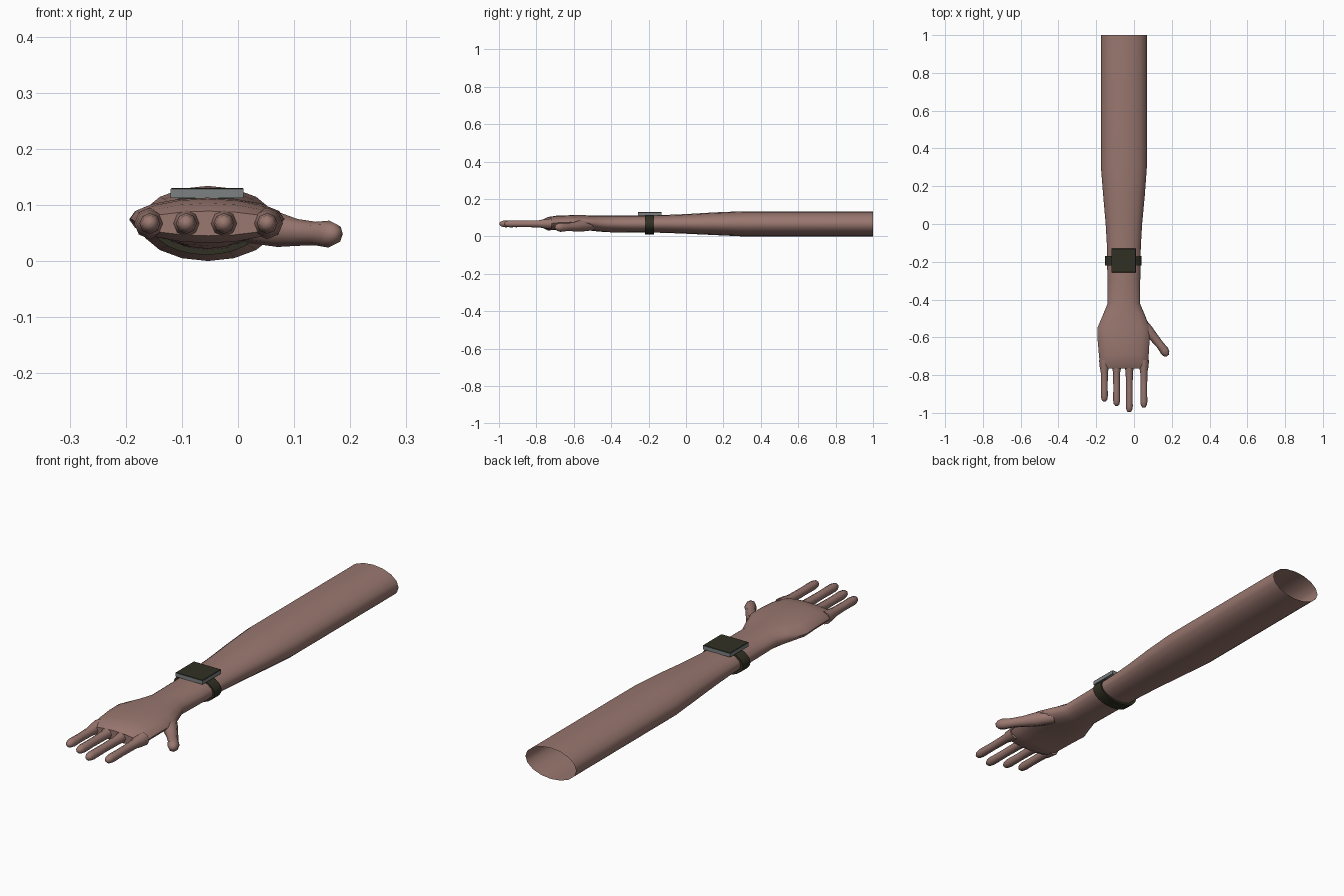
import bpy, bmesh, math
from mathutils import Vector

if "Cube" in bpy.data.objects:
    bpy.data.objects.remove(bpy.data.objects["Cube"])


def material(name, rgb):
    m = bpy.data.materials.new(name)
    m.diffuse_color = (*rgb, 1)
    m.use_nodes = True
    m.node_tree.nodes["Principled BSDF"].inputs["Base Color"].default_value = m.diffuse_color
    return m


SKIN = material("skin", (0.32, 0.185, 0.16))
BLACK = material("dark_strap", (0.03, 0.03, 0.018))
GREY = material("grey_metal", (0.2, 0.22, 0.22))


def finish(bm, name, mats, angle=50):
    bmesh.ops.recalc_face_normals(bm, faces=bm.faces)
    me = bpy.data.meshes.new(name)
    bm.to_mesh(me)
    bm.free()
    for m in mats:
        me.materials.append(m)
    ob = bpy.data.objects.new(name, me)
    bpy.context.collection.objects.link(ob)
    me.shade_smooth()
    me.set_sharp_from_angle(angle=math.radians(angle))
    return ob


def loft(name, rings, mat, cap_start=False, cap_end=False, closed=False, angle=50):
    """Skin a list of point rings with quads."""
    bm = bmesh.new()
    rows = [[bm.verts.new(p) for p in r] for r in rings]
    n = len(rows[0])
    pairs = list(zip(rows, rows[1:])) + ([(rows[-1], rows[0])] if closed else [])
    for a, b in pairs:
        for i in range(n):
            j = (i + 1) % n
            bm.faces.new((a[i], a[j], b[j], b[i]))
    if cap_start:
        bm.faces.new(rows[0])
    if cap_end:
        bm.faces.new(rows[-1])
    return finish(bm, name, [mat], angle)


def oval(y, x0, x1, z0, z1, n=16):
    """Oval ring in the xz plane, given by its extents."""
    out = []
    for i in range(n):
        a = 2 * math.pi * i / n
        out.append(((x0 + x1) / 2 + (x1 - x0) / 2 * math.cos(a), y,
                    (z0 + z1) / 2 + (z1 - z0) / 2 * math.sin(a)))
    return out


def digit(name, path, n=8):
    """Rounded tube through (x, y, z, radius) stations."""
    pts = [Vector(p[:3]) for p in path]
    d = (pts[-1] - pts[0]).normalized()
    side = d.cross(Vector((0, 0, 1))).normalized()
    up = side.cross(d)
    rings = []
    for p, (_, _, _, r) in zip(pts, path):
        rings.append([p + r * (side * math.cos(2 * math.pi * i / n)
                               + up * math.sin(2 * math.pi * i / n)) for i in range(n)])
    loft(name, rings, SKIN, True, True, angle=80)


# Forearm, wrist and palm: one open sleeve, closed at the knuckles
stations = [
    (1.0, -0.175, 0.068, 0.0, 0.134),
    (0.3, -0.175, 0.068, 0.0, 0.134),
    (0.15, -0.163, 0.057, 0.007, 0.128),
    (0.0, -0.150, 0.043, 0.014, 0.119),
    (-0.12, -0.143, 0.036, 0.019, 0.114),
    (-0.30, -0.141, 0.033, 0.021, 0.111),
    (-0.42, -0.139, 0.031, 0.022, 0.111),
    (-0.48, -0.164, 0.057, 0.027, 0.112),
    (-0.55, -0.194, 0.084, 0.035, 0.113),
    (-0.62, -0.192, 0.082, 0.038, 0.113),
    (-0.69, -0.186, 0.078, 0.034, 0.111),
    (-0.74, -0.181, 0.074, 0.032, 0.103),
    (-0.765, -0.174, 0.068, 0.045, 0.089),
]
loft("arm_and_palm", [oval(*s) for s in stations], SKIN, cap_end=True)

# Four fingers
fingers = [("little_finger", -0.157, -0.94), ("ring_finger", -0.092, -0.963),
           ("middle_finger", -0.025, -0.996), ("index_finger", 0.052, -0.972)]
for name, x, tip in fingers:
    z = 0.067
    mid = (-0.77 + tip) / 2
    digit(name, [(x, -0.72, z, 0.028), (x, -0.76, z, 0.024), (x, -0.785, z, 0.019),
                 (x, mid, z, 0.0175), (x, tip + 0.03, z, 0.0185),
                 (x, tip + 0.01, z, 0.015), (x, tip, z, 0.007)])

# Thumb
digit("thumb", [(0.02, -0.50, 0.062, 0.03), (0.072, -0.565, 0.056, 0.031),
                (0.105, -0.60, 0.051, 0.024), (0.138, -0.64, 0.049, 0.021),
                (0.162, -0.672, 0.048, 0.024), (0.172, -0.688, 0.048, 0.019),
                (0.178, -0.697, 0.048, 0.008)])

# Watch strap: closed band around the wrist
Y0, Y1 = -0.22, -0.17
outer, inner = (-0.154, 0.041, 0.011, 0.119), (-0.141, 0.029, 0.024, 0.108)
loft("watch_strap", [oval(Y0, *outer, 24), oval(Y1, *outer, 24),
                     oval(Y1, *inner, 24), oval(Y0, *inner, 24)], BLACK, closed=True)

# Watch case: square slab with a dark screen on top
bm = bmesh.new()
bmesh.ops.create_cube(bm, size=1)
for v in bm.verts:
    v.co = Vector((-0.055 + v.co.x * 0.13, -0.193 + v.co.y * 0.126, 0.12 + v.co.z * 0.016))
top = [f for f in bm.faces if f.normal.z > 0.5]
bmesh.ops.inset_region(bm, faces=top, thickness=0.002, depth=0.002)
bm.normal_update()
for f in bm.faces:
    f.material_index = 1 if f.normal.z > 0.3 else 0
finish(bm, "watch_case", [GREY, BLACK], 20)
